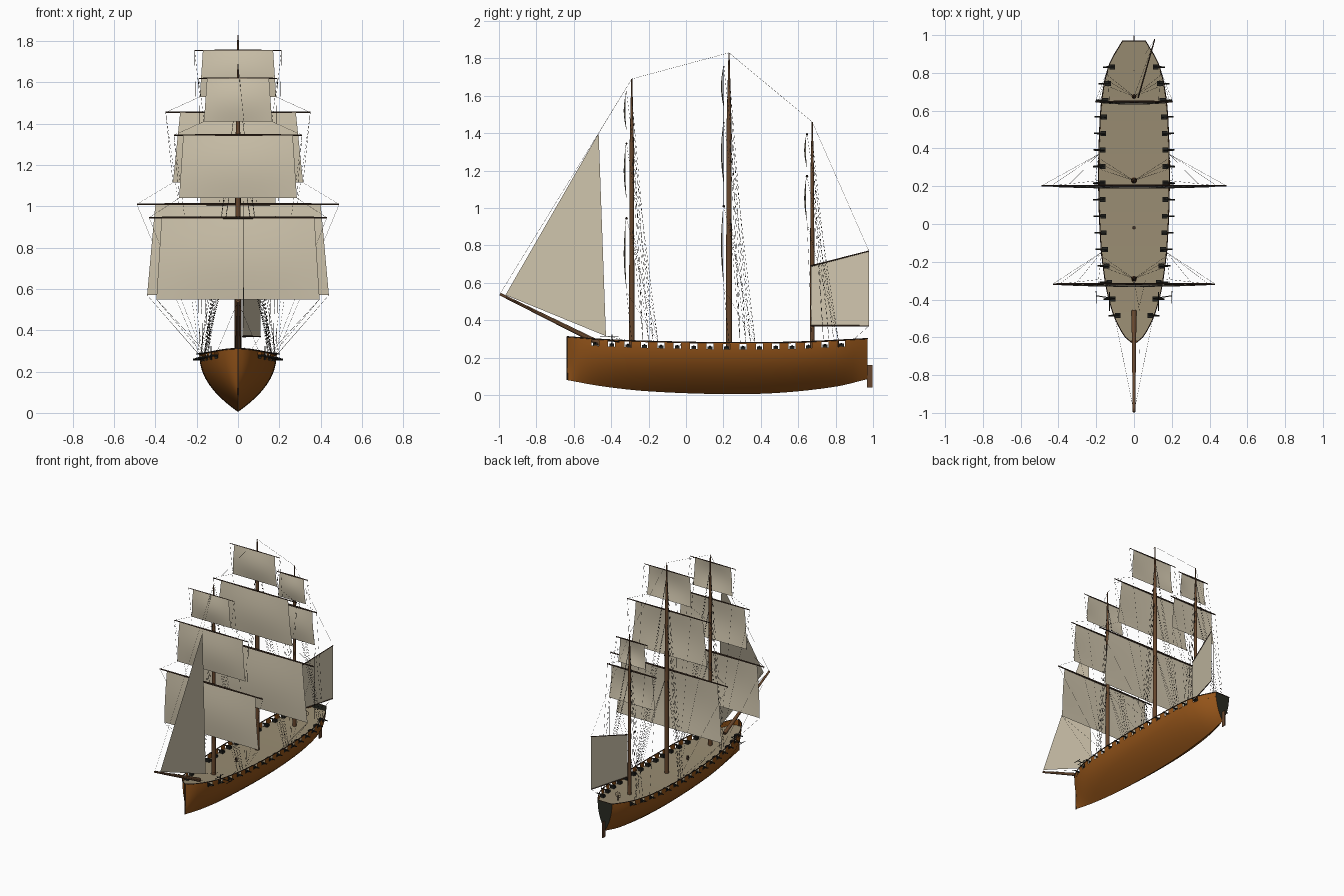
import bpy, bmesh, math
from mathutils import Vector, Matrix

if "Cube" in bpy.data.objects:
    bpy.data.objects.remove(bpy.data.objects["Cube"])


def material(name, rgb):
    m = bpy.data.materials.new(name)
    m.diffuse_color = (*rgb, 1)
    m.use_nodes = True
    m.node_tree.nodes["Principled BSDF"].inputs["Base Color"].default_value = m.diffuse_color
    return m


HULL = material("hull orange brown", (0.30, 0.09, 0.01))
DECK = material("deck planks", (0.32, 0.265, 0.17))
SAIL = material("sail canvas", (0.63, 0.56, 0.42))
MAST = material("mast brown", (0.135, 0.062, 0.026))
SPAR = material("dark spar", (0.055, 0.03, 0.018))
STERN = material("dark stern", (0.022, 0.024, 0.016))
IRON = material("black iron", (0.015, 0.015, 0.012))
ROPE = material("rope", (0.05, 0.042, 0.035))


def finish(name, bm, mats, smooth=True):
    bmesh.ops.remove_doubles(bm, verts=bm.verts, dist=1e-5)
    me = bpy.data.meshes.new(name)
    bm.to_mesh(me)
    bm.free()
    for m in mats:
        me.materials.append(m)
    ob = bpy.data.objects.new(name, me)
    bpy.context.collection.objects.link(ob)
    if smooth:
        bpy.ops.object.select_all(action='DESELECT')
        ob.select_set(True)
        bpy.context.view_layer.objects.active = ob
        bpy.ops.object.shade_smooth_by_angle(angle=math.radians(40))
    return ob


def rods(name, segs, mat, sides=10):
    """Tapered rods given as (start, end, start radius, end radius)."""
    bm = bmesh.new()
    for a, b, r1, r2 in segs:
        a, b = Vector(a), Vector(b)
        d = b - a
        rot = d.to_track_quat('Z', 'Y').to_matrix().to_4x4()
        bmesh.ops.create_cone(bm, cap_ends=True, segments=sides, radius1=r1, radius2=r2,
                              depth=d.length, matrix=Matrix.Translation((a + b) / 2) @ rot)
    return finish(name, bm, [mat])


def boxes(name, items, mat):
    bm = bmesh.new()
    for c, s in items:
        bmesh.ops.create_cube(bm, size=1, matrix=Matrix.Translation(c) @ Matrix.Diagonal((*s, 1)))
    return finish(name, bm, [mat], False)


def patch(bm, rows):
    """Skin rows of points; returns faces[row][column]."""
    vs = [[bm.verts.new(p) for p in r] for r in rows]
    return [[bm.faces.new((vs[i][j], vs[i + 1][j], vs[i + 1][j + 1], vs[i][j + 1]))
             for j in range(len(vs[0]) - 1)] for i in range(len(vs) - 1)]


def curve(pts):
    """Smooth interpolation through (position, value) pairs."""
    def f(y):
        y = min(max(y, pts[0][0]), pts[-1][0])
        i = max(k for k in range(len(pts) - 1) if pts[k][0] <= y)
        (x0, v0), (x1, v1) = pts[i], pts[i + 1]

        def slope(k):
            a, b = pts[max(k - 1, 0)], pts[min(k + 1, len(pts) - 1)]
            return (b[1] - a[1]) / (b[0] - a[0])
        h = x1 - x0
        t = (y - x0) / h
        return ((2*t**3 - 3*t*t + 1) * v0 + (t**3 - 2*t*t + t) * h * slope(i)
                + (3*t*t - 2*t**3) * v1 + (t**3 - t*t) * h * slope(i + 1))
    return f


# hull lines: half beam, rail height and keel height along the length
beam = curve([(-.635, 0), (-.6, .045), (-.5, .1), (-.4, .132), (-.3, .153), (-.1, .176),
              (.2, .187), (.5, .182), (.7, .165), (.85, .128), (.97, .06)])
sheer = curve([(-.635, .312), (-.4, .295), (0, .283), (.3, .28), (.6, .284), (.97, .302)])
keel = curve([(-.635, .08), (-.45, .047), (-.2, .02), (.2, .005), (.5, .012), (.8, .045), (.97, .085)])
PORTS = [-.485 + .0877 * i for i in range(16)]
stations = ([-.635, -.62, -.6, -.57, -.535] + [p + d for p in PORTS for d in (-.019, .019)]
            + [.89, .93, .97])


def skin(y, z):
    s = (z - keel(y)) / (sheer(y) - keel(y))
    return beam(y) * (1 - (1 - s) ** 2.1)


def section(y, side):
    low = sheer(y) - .036
    zs = [keel(y) + (low - keel(y)) * (i / 9) ** 1.5 for i in range(10)] + [sheer(y) - .006, sheer(y)]
    return [(side * skin(y, z), y, z) for z in zs]


# hull with open gun ports and dark transom
bm = bmesh.new()
for side in (-1, 1):
    faces = patch(bm, [section(y, side) for y in stations])
    holes = [faces[5 + 2 * i][9] for i in range(16)]
    bmesh.ops.delete(bm, geom=holes, context='FACES_ONLY')
bmesh.ops.remove_doubles(bm, verts=bm.verts, dist=1e-5)
bmesh.ops.dissolve_degenerate(bm, dist=1e-5, edges=bm.edges)
bmesh.ops.recalc_face_normals(bm, faces=bm.faces)
last = section(.97, 1)
f = bm.faces.new([bm.verts.new(p) for p in last + [(-x, y, z) for x, y, z in reversed(last[1:])]])
f.material_index = 1
finish("hull", bm, [HULL, STERN])

# deck
bm = bmesh.new()
patch(bm, [[(s * skin(y, sheer(y) - .038), y, sheer(y) - .038) for s in (1, -1)] for y in stations[1:]])
finish("deck", bm, [DECK], False)

# rail around the hull top, and stem edge
edge = [[(s * beam(y), y, sheer(y)) for y in stations] for s in (-1, 1)]
rods("rail", [(a, b, .003, .003) for e in edge for a, b in zip(e, e[1:])]
     + [(edge[0][-1], edge[1][-1], .003, .003)], SPAR, 6)
rods("stem", [((0, -.635, .08), (0, -.635, .312), .0035, .0035)], SPAR, 6)

# cannons with carriages
barrels, carriages = [], []
for p in PORTS:
    z = sheer(p) - .022
    for s in (-1, 1):
        w = beam(p)
        barrels.append(((s * (w - .03), p, z), (s * (w + .03), p, z), .006, .004))
        carriages.append(((s * (w - .02), p, z - .007), (.03, .026, .018)))
rods("cannon_barrels", barrels, IRON, 8)
boxes("cannon_carriages", carriages, IRON)

# rudder
boxes("rudder", [((0, .983, .1), (.006, .03, .12))], MAST)

# anchors, capstan and wheel
rods("anchors", [seg for s in (-1, 1) for seg in (
    ((s * .1, -.395, .3), (s * .2, -.38, .285), .003, .003),
    ((s * .2, -.355, .285), (s * .2, -.42, .285), .003, .002),
    ((s * .13, -.395, .26), (s * .13, -.395, .325), .003, .003),
    ((s * .13, -.46, .315), (s * .13, -.36, .315), .002, .002))], IRON, 6)
rods("capstan", [((0, -.02, .24), (0, -.02, .272), .006, .009)], SPAR)
rim = [(.022 * math.cos(a * math.pi / 6), .81, .295 + .022 * math.sin(a * math.pi / 6)) for a in range(13)]
rods("steering_wheel", [(a, b, .0015, .0015) for a, b in zip(rim, rim[1:])]
     + [(rim[i], rim[i + 6], .001, .001) for i in (0, 2, 4)]
     + [((0, .814, .25), (0, .814, .295), .003, .003)], SPAR, 6)


def square_sail(name, y, top, bottom, wt, wb, n=10):
    bm = bmesh.new()
    rows = []
    for i in range(n + 1):
        v = i / n
        w, z = wt + (wb - wt) * v, top + (bottom - top) * v
        rows.append([(w * u, y - .014 * math.sin(math.pi * v) * (1 - .6 * u * u) + .004 * v, z)
                     for u in [2 * j / n - 1 for j in range(n + 1)]])
    patch(bm, rows)
    finish(name, bm, [SAIL])


# masts: y, top, radius, yards from low to high (z, half length, sail bottom, half top, half bottom)
RIG = {
    "fore": (-.29, 1.69, .015, [(.945, .43, .55, .37, .395), (1.345, .31, 1.04, .265, .285),
                                (1.62, .19, 1.41, .15, .165)]),
    "main": (.23, 1.83, .017, [(1.01, .49, .57, .4, .44), (1.455, .35, 1.115, .28, .315),
                               (1.755, .21, 1.53, .17, .185)]),
    "mizzen": (.675, 1.46, .013, [(1.17, .205, .92, .17, .19), (1.395, .13, 1.21, .1, .115)]),
}
ropes = []


def rope(a, b):
    ropes.append((a, b, .0006, .0006))


for name, (my, top, r, yards) in RIG.items():
    mid = yards[-2][0]
    rods(name + "_mast", [((0, my, .22), (0, my, mid), r, r * .75),
                          ((0, my, mid), (0, my, top), r * .75, .003)], MAST, 12)
    yy = my - .028
    spars = []
    for k, (z, half, zb, wt, wb) in enumerate(yards):
        rr = .007 - .0015 * k
        spars += [((0, yy, z), (s * half, yy, z), rr, rr * .6) for s in (-1, 1)]
        square_sail(f"{name}_sail_{k + 1}", yy - .003, z, zb, wt, wb)
        for s in (-1, 1):
            # sheet from sail corner, brace and shrouds
            by = my + .14
            rail = (s * beam(by), by, sheer(by))
            tip = (s * half, yy, z)
            corner = (s * wb, yy, zb)
            if k:
                rope(corner, (s * yards[k - 1][1], yy, yards[k - 1][0]))
                rope(tip, corner)
            else:
                rope(corner, (s * beam(my), my, sheer(my)))
                rope(corner, rail)
            rope(tip, rail)
            for d in (.06, .09, .115):
                fy = my + d
                rope((0, my, z - .02), (s * beam(fy) * .97, fy, sheer(fy)))
    rods(name + "_yards", spars, SPAR, 8)

# bowsprit
rods("bowsprit", [((0, -.46, .275), (0, -.995, .54), .014, .007)], MAST)

# jib
bm = bmesh.new()
tack, head, clew = Vector((.025, -.965, .535)), Vector((.03, -.467, 1.4)), Vector((.03, -.428, .315))
bm.faces.new([bm.verts.new(p) for p in (tack, clew, head)])
finish("jib_sail", bm, [SAIL], False)

# spanker with gaff and boom, swung to one side
throat, peak = (.022, .668, .69), (.11, .978, .77)
foot, outer = (.022, .668, .37), (.11, .978, .37)
bm = bmesh.new()
bm.faces.new([bm.verts.new(p) for p in (throat, peak, outer, foot)])
finish("spanker_sail", bm, [SAIL], False)
rods("spanker_spars", [(throat, peak, .004, .003), (foot, outer, .004, .003)], SPAR, 8)

# stays between mast tops
tops = [(0, -.995, .54), (0, -.29, 1.69), (0, .23, 1.83), (0, .675, 1.46), peak]
for a, b in zip(tops, tops[1:]):
    rope(a, b)
rope(head, tops[1])
rope(clew, (.06, -.3, .29))
rope(outer, (.06, .9, .3))
for s in (-1, 1):
    rope(tops[0], (s * beam(-.5), -.5, sheer(-.5)))
rods("rigging", ropes, ROPE, 4)
